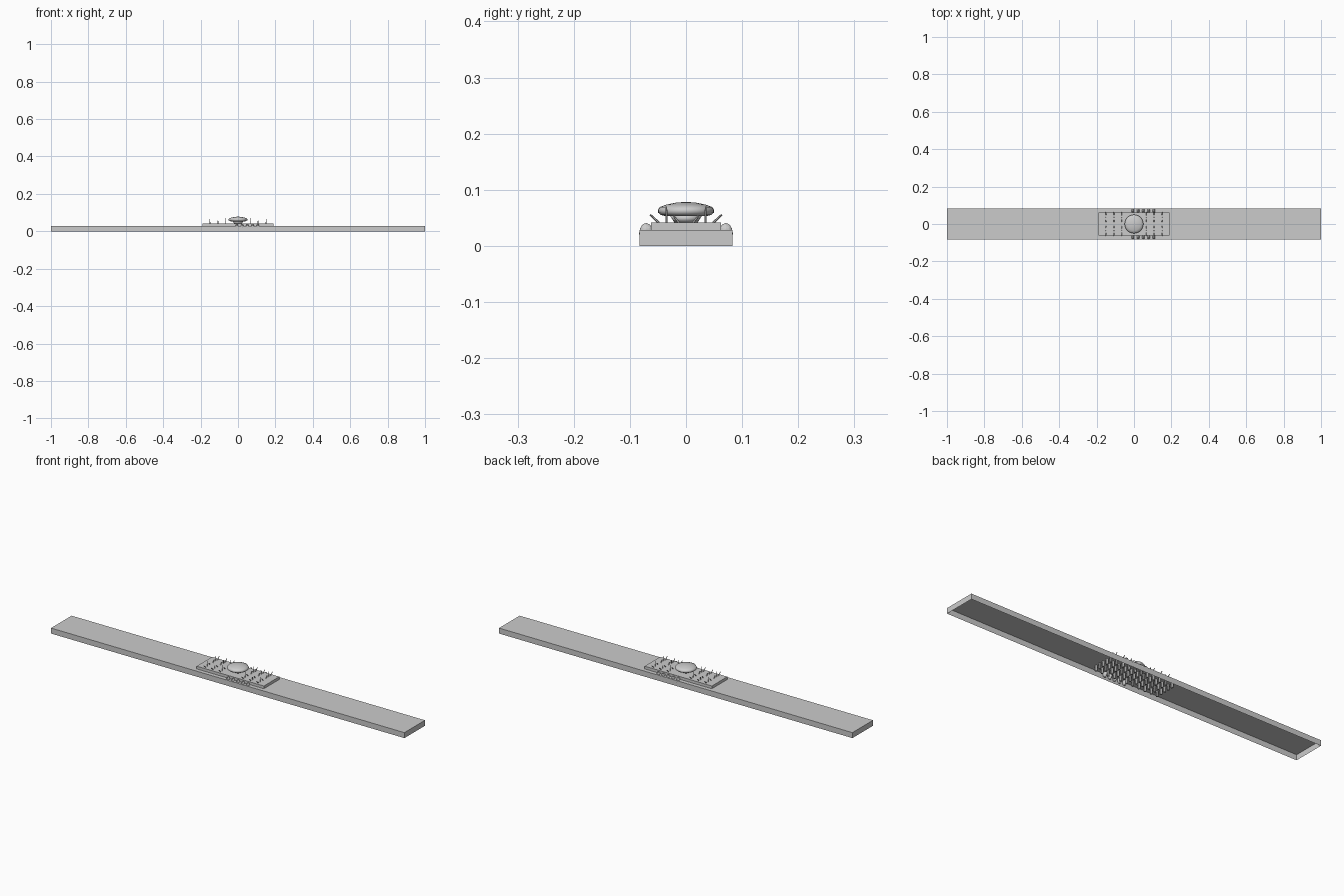
import bpy, bmesh
from mathutils import Vector, Matrix

if "Cube" in bpy.data.objects:
    bpy.data.objects.remove(bpy.data.objects["Cube"])


def finish(name, bm, smooth=False):
    mesh = bpy.data.meshes.new(name)
    bm.to_mesh(mesh)
    bm.free()
    ob = bpy.data.objects.new(name, mesh)
    bpy.context.collection.objects.link(ob)
    if smooth:
        for p in mesh.polygons:
            p.use_smooth = True
    return ob


def box(name, size, base_z, open_bottom=False):
    bm = bmesh.new()
    m = Matrix.Translation((0, 0, base_z + size[2] / 2)) @ Matrix.Diagonal((*size, 1))
    bmesh.ops.create_cube(bm, size=1, matrix=m)
    if open_bottom:
        bm.normal_update()
        low = [f for f in bm.faces if f.normal.z < -0.9]
        bmesh.ops.delete(bm, geom=low, context='FACES_ONLY')
    return finish(name, bm)


def pin(bm, a, b, r1, r2, sides=6):
    a, b = Vector(a), Vector(b)
    d = b - a
    m = Matrix.Translation((a + b) / 2) @ d.to_track_quat('Z', 'Y').to_matrix().to_4x4()
    bmesh.ops.create_cone(bm, cap_ends=True, segments=sides, radius1=r1,
                          radius2=r2, depth=d.length, matrix=m)


def lathe(name, profile, steps=32):
    bm = bmesh.new()
    verts = [bm.verts.new((r, 0, z)) for r, z in profile]
    edges = [bm.edges.new(p) for p in zip(verts, verts[1:])]
    bmesh.ops.spin(bm, geom=verts + edges, cent=(0, 0, 0), axis=(0, 0, 1),
                   angle=6.283185307, steps=steps)
    bmesh.ops.remove_doubles(bm, verts=bm.verts, dist=1e-5)
    bmesh.ops.recalc_face_normals(bm, faces=bm.faces)
    return finish(name, bm, True)


# Long shallow deck, hollow and open underneath
box("long_deck", (2.0, 0.166, 0.028), 0.0, open_bottom=True)

# Raised centre plate
box("centre_plate", (0.38, 0.125, 0.014), 0.028)

# Rounded cap on a flared foot
lathe("cap", [(0, 0.053), (0.036, 0.053), (0.045, 0.055), (0.0495, 0.059),
              (0.05, 0.064), (0.047, 0.069), (0.035, 0.0735), (0.018, 0.077), (0, 0.0785)])
lathe("cap_foot", [(0, 0.042), (0.021, 0.042), (0.028, 0.053), (0, 0.053)], 16)

# Rows of upright and splayed pins on the plate
bm = bmesh.new()
for x, top in ((0.15, 0.067), (0.107, 0.056), (0.065, 0.07)):
    for sx in (-1, 1):
        for sy in (-1, 1):
            px = sx * x
            pin(bm, (px, sy * 0.035, 0.04), (px, sy * 0.035, top), 0.002, 0.0015)
            pin(bm, (px, sy * 0.048, 0.041), (px, sy * 0.064, 0.056), 0.0022, 0.0015)
            pin(bm, (px, sy * 0.012, 0.041), (px, sy * 0.022, 0.053), 0.0022, 0.0015)
finish("plate_pins", bm)

# Knuckles along both deck edges
bm = bmesh.new()
for i in range(5):
    for sy in (-1, 1):
        m = Matrix.Translation((-0.006 + i * 0.028, sy * 0.071, 0.022)) @ \
            Matrix.Diagonal((0.008, 0.0128, 0.019, 1))
        bmesh.ops.create_icosphere(bm, subdivisions=2, radius=1, matrix=m)
finish("edge_knuckles", bm)

# Studs hanging beneath the plate
bm = bmesh.new()
for i in range(11):
    for j in range(5):
        x, y = -0.175 + i * 0.035, (j - 2) * 0.025
        pin(bm, (x, y, 0.03), (x, y, 0.002), 0.006, 0.006)
finish("underside_studs", bm)
